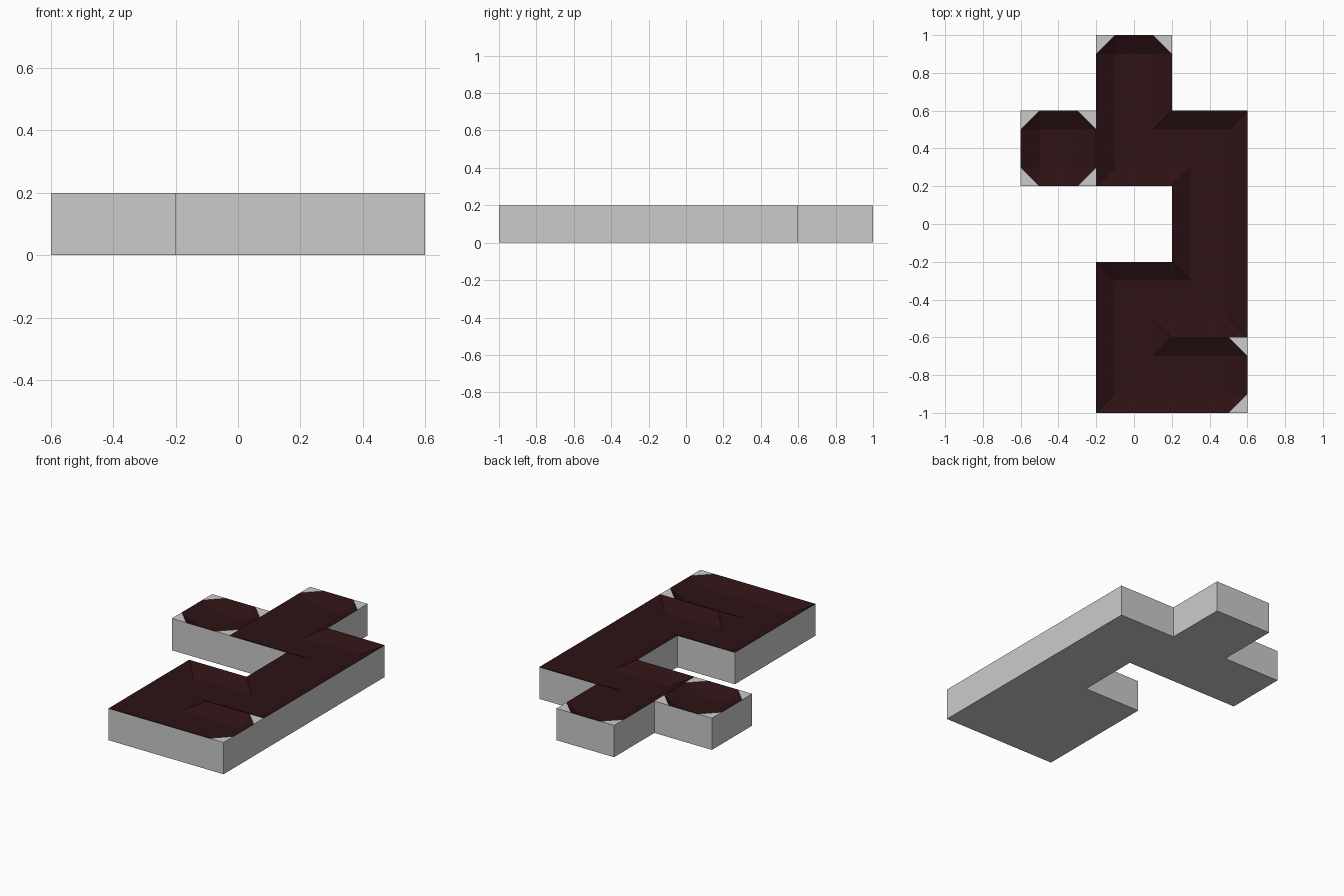
import bpy, bmesh

if "Cube" in bpy.data.objects:
    bpy.data.objects.remove(bpy.data.objects["Cube"])

CELL, BEVEL, TOP, DEPTH = 0.4, 0.1, 0.2, 0.05
DIRS = {'E': (1, 0), 'N': (0, 1), 'W': (-1, 0), 'S': (0, -1)}

# Winding channel as connected grid cells, plus one isolated basin
path = [(0, 2), (0, 1), (1, 1), (1, 0), (1, -1), (0, -1), (0, -2), (1, -2)]
cells = path + [(-1, 1)]
links = {frozenset(pair) for pair in zip(path, path[1:])}


def neighbour(c, d):
    return (c[0] + DIRS[d][0], c[1] + DIRS[d][1])


def is_open(c, d):
    return frozenset((c, neighbour(c, d))) in links


def add_face(bm, pts):
    bm.faces.new([bm.verts.new(p) for p in pts])


def finish(name, bm, color=None):
    bmesh.ops.remove_doubles(bm, verts=bm.verts, dist=1e-4)
    mesh = bpy.data.meshes.new(name)
    bm.to_mesh(mesh)
    bm.free()
    obj = bpy.data.objects.new(name, mesh)
    bpy.context.collection.objects.link(obj)
    if color:
        mat = bpy.data.materials.new(name)
        mat.diffuse_color = color
        mat.use_nodes = True
        mat.node_tree.nodes["Principled BSDF"].inputs["Base Color"].default_value = mat.diffuse_color
        mesh.materials.append(mat)


base, channel = bmesh.new(), bmesh.new()
steps = [-CELL / 2, -CELL / 2 + BEVEL, CELL / 2 - BEVEL, CELL / 2]

for c in cells:
    cx, cy = c[0] * CELL, c[1] * CELL
    opened = {d: is_open(c, d) for d in DIRS}
    end_cap = sum(opened.values()) < 2

    # Height of a grid point: rim on closed edges and corners, floor elsewhere
    def point(i, j):
        side = {0: 'W', 3: 'E'}.get(i), {0: 'S', 3: 'N'}.get(j)
        sides = [s for s in side if s]
        rim = len(sides) == 2 or (len(sides) == 1 and not opened[sides[0]])
        return (cx + steps[i], cy + steps[j], TOP if rim else TOP - DEPTH)

    # Channel surface with mitred bends and chamfered dead ends
    for i in range(3):
        for j in range(3):
            q = [point(i, j), point(i + 1, j), point(i + 1, j + 1), point(i, j + 1)]
            if i == 1 or j == 1:
                add_face(channel, q)
                continue
            k = {(0, 0): 0, (2, 0): 1, (2, 2): 2, (0, 2): 3}[i, j]
            q = q[k:] + q[:k]           # outer corner first
            closed = not (opened['WE'[i // 2]] or opened['SN'[j // 2]])
            if end_cap and closed:
                add_face(base, [q[0], q[1], q[3]])
                add_face(channel, [q[1], q[2], q[3]])
            else:
                add_face(channel, [q[0], q[1], q[2]])
                add_face(channel, [q[0], q[2], q[3]])

    # Underside and outer walls
    h = CELL / 2
    add_face(base, [(cx + x, cy + y, 0) for x, y in ((-h, -h), (-h, h), (h, h), (h, -h))])
    for d, (dx, dy) in DIRS.items():
        if neighbour(c, d) not in cells:
            a = (cx + h * (dx + dy), cy + h * (dy - dx))
            b = (cx + h * (dx - dy), cy + h * (dy + dx))
            add_face(base, [(*a, 0), (*b, 0), (*b, TOP), (*a, TOP)])

finish("tile_base", base)
finish("sunken_channel", channel, (0.026, 0.006, 0.007, 1))
